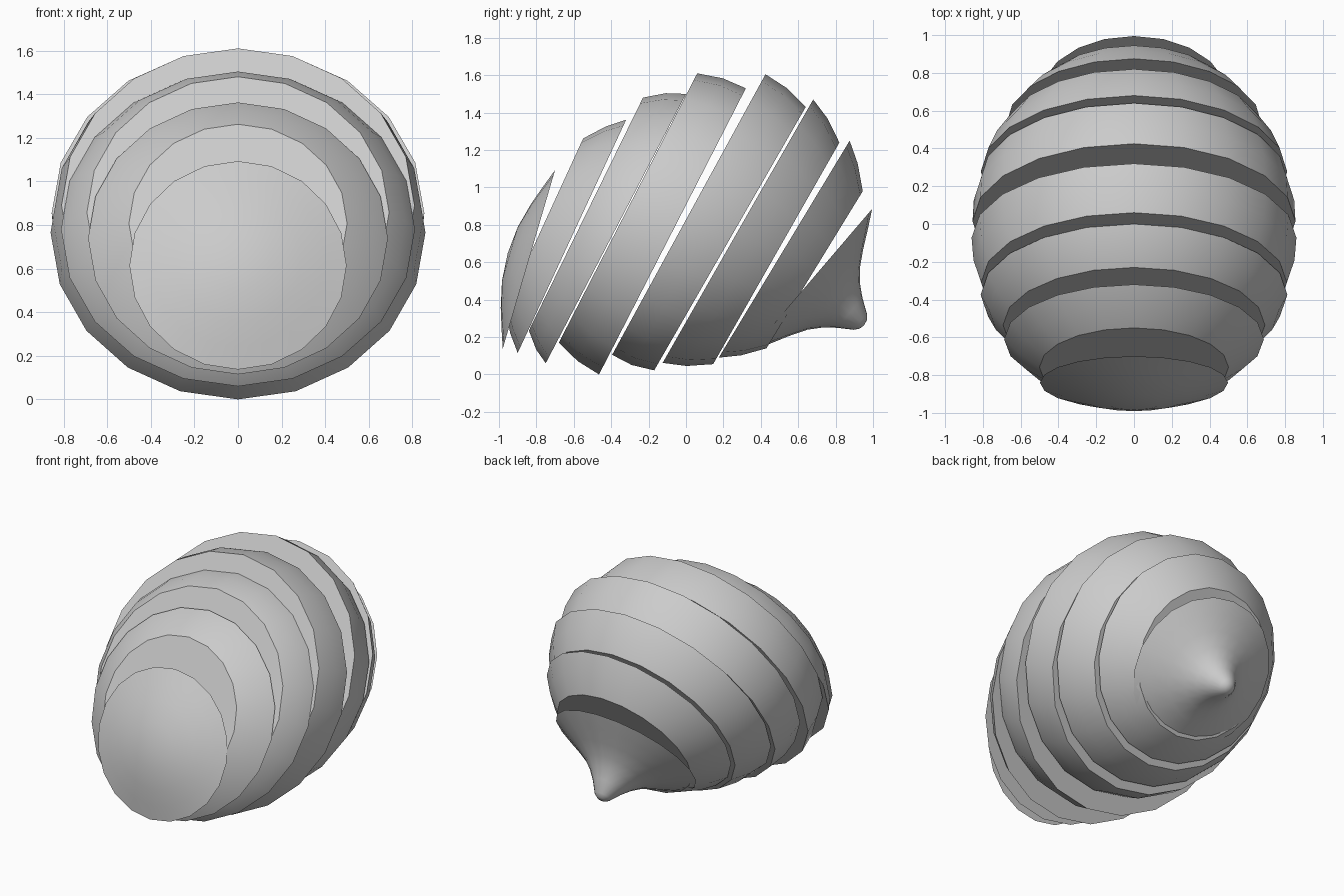
import bpy, bmesh, math
from mathutils import Vector

if "Cube" in bpy.data.objects:
    bpy.data.objects.remove(bpy.data.objects["Cube"])

SIDES = 20


def loop(top, bottom):
    """Ring given by its top and bottom (y, z) points: centre, radius, up, axis."""
    t, b = Vector((0, *top)), Vector((0, *bottom))
    up = (t - b).normalized()
    return (t + b) / 2, (t - b).length / 2, up, Vector((1, 0, 0)).cross(up)


def loft(name, rings):
    """Closed, smooth-sided solid through (centre, radius, up) rings."""
    bm = bmesh.new()
    rows = []
    for c, r, up in rings:
        if r == 0:
            rows.append([bm.verts.new(c)])
            continue
        rows.append([bm.verts.new(c + up * r * math.cos(a) + Vector((r * math.sin(a), 0, 0)))
                     for a in (2 * math.pi * i / SIDES for i in range(SIDES))])
    for lo, hi in zip(rows, rows[1:]):
        for i in range(SIDES):
            j = (i + 1) % SIDES
            if len(hi) == 1:
                f = bm.faces.new((lo[i], lo[j], hi[0]))
            else:
                f = bm.faces.new((lo[i], lo[j], hi[j], hi[i]))
            f.smooth = True
    # flat end discs with crisp rims
    for row in (rows[0], rows[-1]):
        if len(row) > 1:
            f = bm.faces.new(row)
            for e in f.edges:
                e.smooth = False
    bmesh.ops.recalc_face_normals(bm, faces=bm.faces)
    me = bpy.data.meshes.new(name)
    bm.to_mesh(me)
    bm.free()
    ob = bpy.data.objects.new(name, me)
    bpy.context.collection.objects.link(ob)
    return ob


# Overlapping shell bands: front top, front bottom, back top, back bottom (y, z)
bands = [
    ((-0.55, 1.262), (-0.967, 0.352), (-0.32, 1.362), (-0.90, 0.115)),
    ((-0.23, 1.48), (-0.84, 0.235), (0.0, 1.50), (-0.75, 0.06)),
    ((0.06, 1.61), (-0.68, 0.17), (0.32, 1.53), (-0.465, 0.0)),
    ((0.425, 1.605), (-0.395, 0.105), (0.64, 1.43), (-0.17, 0.022)),
    ((0.68, 1.47), (-0.125, 0.062), (0.82, 1.24), (0.145, 0.055)),
    ((0.875, 1.25), (0.175, 0.09), (0.945, 0.98), (0.43, 0.14)),
]
for n, (ft, fb, bt, bb) in enumerate(bands, 1):
    c0, r0, u0, _ = loop(ft, fb)
    c1, r1, u1, _ = loop(bt, bb)
    mid = ((c0 + c1) / 2, (r0 + r1) / 2 + 0.015, (u0 + u1).normalized())
    loft(f"shell_band_{n}", [(c0, r0, u0), mid, (c1, r1, u1)])


def end_piece(name, top, bottom, side, profile):
    """Solid of revolution on a tilted rim; profile is (distance, radius)."""
    c, r, up, axis = loop(top, bottom)
    if axis.y * side < 0:
        axis = -axis
    loft(name, [(c + axis * d, rad, up) for d, rad in [(0, r)] + profile])


# Shallow domed front cap
end_piece("front_cap", (-0.70, 1.093), (-0.98, 0.137), -1,
          [(0.035, 0.40), (0.072, 0.29), (0.106, 0.15), (0.118, 0)])

# Flared cone with a small rounded tip
end_piece("tail_cone", (0.995, 0.885), (0.345, 0.125), 1,
          [(0.052, 0.405), (0.104, 0.305), (0.157, 0.215), (0.21, 0.155), (0.27, 0.105),
           (0.345, 0.055), (0.365, 0.03), (0.372, 0)])
